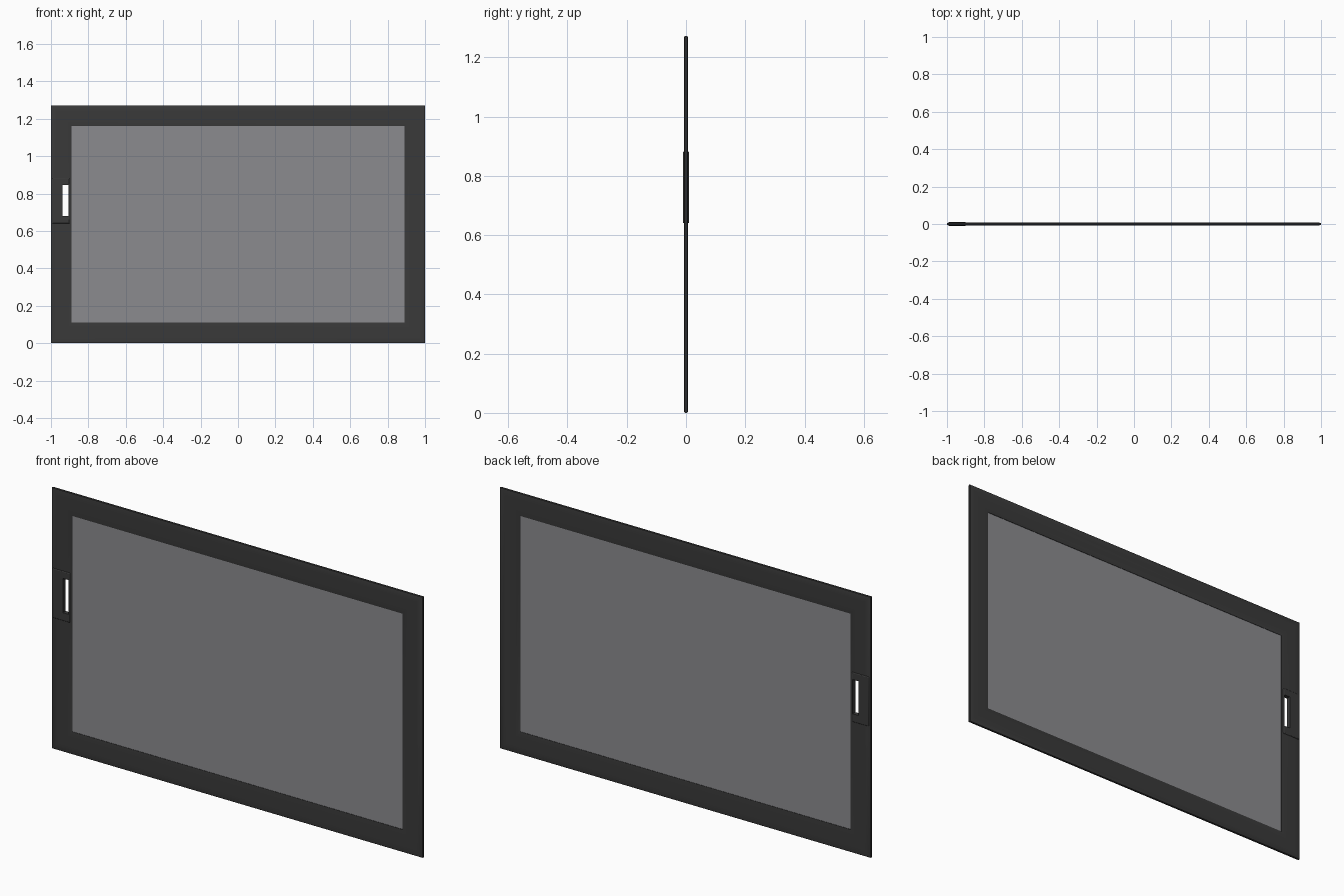
import bpy, bmesh, math

if "Cube" in bpy.data.objects:
    bpy.data.objects.remove(bpy.data.objects["Cube"])

W, H = 1.0, 1.272      # half width, height
RAIL = 0.11            # rail width


def material(name, rgb):
    m = bpy.data.materials.new(name)
    m.diffuse_color = (*rgb, 1)
    m.use_nodes = True
    m.node_tree.nodes["Principled BSDF"].inputs["Base Color"].default_value = m.diffuse_color
    return m


dark = material("dark_frame", (0.042, 0.042, 0.042))
grey = material("grey_glass", (0.26, 0.26, 0.275))


def finish(name, bm, mat):
    bmesh.ops.recalc_face_normals(bm, faces=bm.faces)
    me = bpy.data.meshes.new(name)
    bm.to_mesh(me)
    bm.free()
    ob = bpy.data.objects.new(name, me)
    bpy.context.collection.objects.link(ob)
    if mat:
        me.materials.append(mat)
    return ob


def box(name, x0, x1, y0, y1, z0, z1, mat):
    bm = bmesh.new()
    bmesh.ops.create_cube(bm, size=1)
    for v in bm.verts:
        v.co = (x0 + (v.co.x + .5) * (x1 - x0),
                y0 + (v.co.y + .5) * (y1 - y0),
                z0 + (v.co.z + .5) * (z1 - z0))
    return finish(name, bm, mat)


# mitred frame: a gently crowned rail profile swept round the rectangle
half = [(0, .0035), (.0015, .0055), (.005, .0066), (.03, .0072),
        (.08, .0072), (.105, .0066), (RAIL, .005)]
profile = half + [(d, -y) for d, y in reversed(half)]
bm = bmesh.new()
rings = []
for sx, sz in ((-1, -1), (1, -1), (1, 1), (-1, 1)):
    rings.append([bm.verts.new((sx * (W - d), y, H / 2 + sz * (H / 2 - d)))
                  for d, y in profile])
n = len(profile)
for i in range(4):
    a, b = rings[i], rings[(i + 1) % 4]
    for j in range(n):
        k = (j + 1) % n
        bm.faces.new((a[j], a[k], b[k], b[j]))
frame = finish("frame", bm, dark)

# glass pane
box("glass_pane", -W + RAIL - .002, W - RAIL + .002, -.003, .003,
    RAIL - .002, H - RAIL + .002, grey)

# latch plate wrapping both sides of the left rail, with softened rims
latch = box("latch_plate", -.993, -.9, -.0105, .0105, .64, .882, dark)
bev = latch.modifiers.new("rim", 'BEVEL')
bev.width = .004
bev.segments = 2

# finger slot through the latch and the frame
slot = box("slot_cutter", -.937, -.906, -.05, .05, .68, .847, None)
slot.hide_render = True
slot.hide_viewport = True
for ob in (frame, latch):
    cut = ob.modifiers.new("slot", 'BOOLEAN')
    cut.operation = 'DIFFERENCE'
    cut.solver = 'EXACT'
    cut.object = slot

# smooth the curved rims, keep mitres and corners crisp
for ob in (frame, latch):
    bpy.ops.object.select_all(action='DESELECT')
    ob.select_set(True)
    bpy.context.view_layer.objects.active = ob
    bpy.ops.object.shade_smooth_by_angle(angle=math.radians(30))
